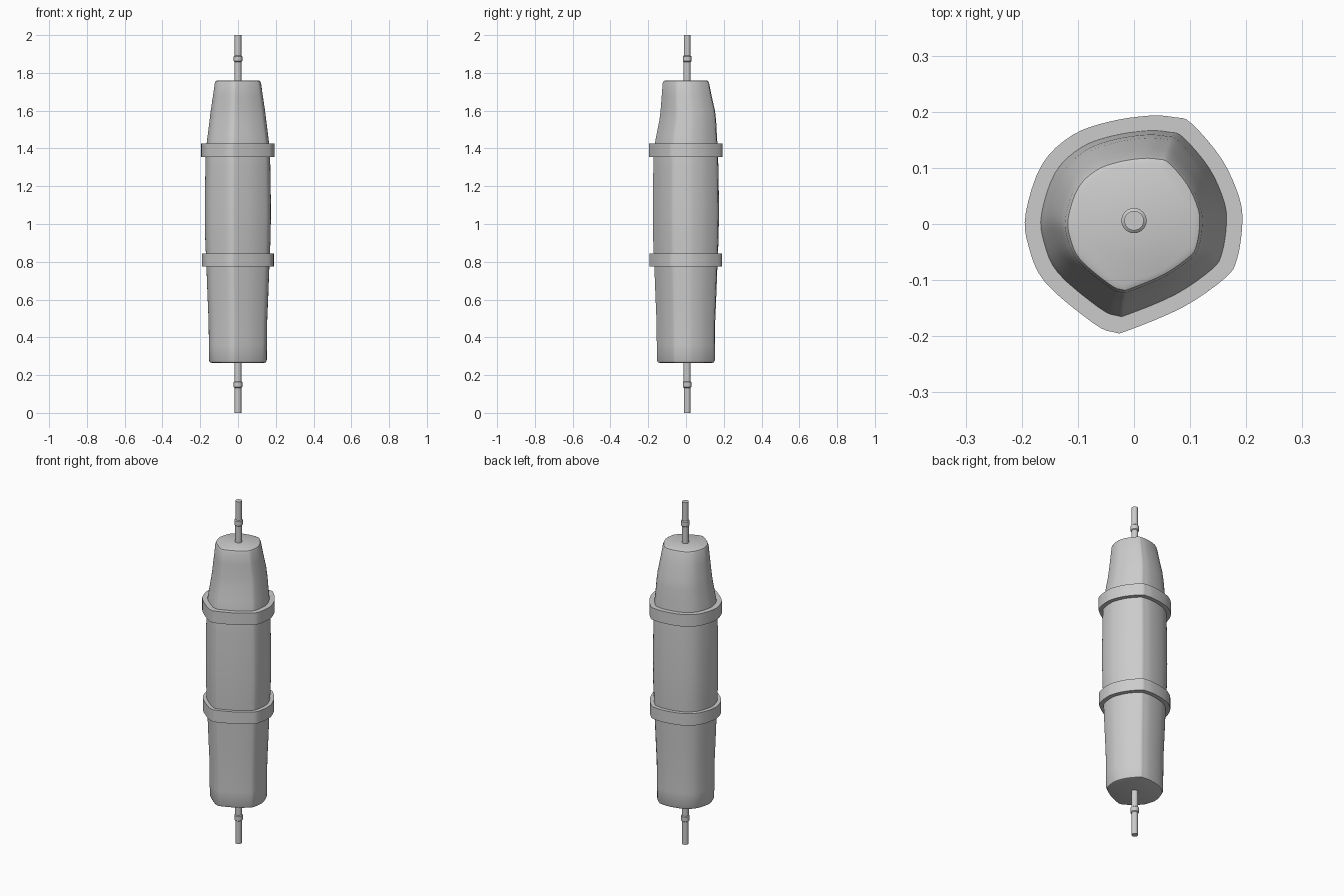
import bpy, bmesh, math
from mathutils import Vector

if "Cube" in bpy.data.objects:
    bpy.data.objects.remove(bpy.data.objects["Cube"])

# Rounded five-sided cross-section, normalised to a half-width of 1
KEYS = [(-.18, -1), (-.06, -.985), (.45, -.77), (.84, -.5), (.95, -.33), (1, 0),
        (.97, .25), (.81, .6), (.53, .93), (.38, .985), (.14, 1), (-.23, .945),
        (-.57, .82), (-.85, .55), (-1, .1), (-.975, -.2), (-.82, -.54), (-.37, -.92)]


def smooth_closed(keys, steps=4):
    """Catmull-Rom curve through the keys."""
    pts, n = [], len(keys)
    for i in range(n):
        a, b, c, d = (Vector(keys[(i + k) % n]) for k in (-1, 0, 1, 2))
        for s in range(steps):
            t = s / steps
            pts.append(0.5 * (2 * b + (c - a) * t + (2 * a - 5 * b + 4 * c - d) * t * t
                              + (3 * b - a - 3 * c + d) * t ** 3))
    return pts


SECTION = smooth_closed(KEYS)
CIRCLE = [Vector((math.cos(k * math.tau / 24), math.sin(k * math.tau / 24))) for k in range(24)]


def loft(name, section, levels, dy=0, closed=False, angle=35):
    """Stack scaled copies of a section; levels are (z, scale, y shift)."""
    bm = bmesh.new()
    rings = [[bm.verts.new((p.x * s, p.y * s + y + dy, z)) for p in section]
             for z, s, y in levels]
    n = len(section)
    pairs = list(zip(rings, rings[1:]))
    if closed:
        pairs.append((rings[-1], rings[0]))
    else:
        bm.faces.new(rings[0][::-1])
        bm.faces.new(rings[-1])
    for a, b in pairs:
        for i in range(n):
            j = (i + 1) % n
            bm.faces.new((a[i], a[j], b[j], b[i]))
    bmesh.ops.recalc_face_normals(bm, faces=bm.faces)
    mesh = bpy.data.meshes.new(name)
    bm.to_mesh(mesh)
    bm.free()
    ob = bpy.data.objects.new(name, mesh)
    bpy.context.collection.objects.link(ob)
    bpy.ops.object.select_all(action='DESELECT')
    ob.select_set(True)
    bpy.context.view_layer.objects.active = ob
    bpy.ops.object.shade_smooth_by_angle(angle=math.radians(angle))
    return ob


# Main body with softened ends
loft("body", SECTION, [
    (.265, .138, 0), (.268, .147, 0), (.278, .152, 0), (.36, .153, 0), (.48, .154, 0),
    (.62, .160, 0), (.78, .166, 0), (.92, .172, 0), (1.05, .174, 0), (1.18, .173, 0),
    (1.3, .171, 0), (1.40, .168, 0), (1.47, .159, .004), (1.55, .149, .010),
    (1.60, .143, .010), (1.68, .131, .004), (1.745, .122, 0), (1.757, .117, 0),
    (1.761, .108, 0)])

# Two clamping bands around the body
for name, z, r in (("lower_band", .775, .190), ("upper_band", 1.355, .193)):
    loft(name, SECTION, [(z, .160, 0), (z, r, 0), (z + .07, r, 0), (z + .07, .160, 0)],
         closed=True)

# Rods with collars at both ends
for name, end, sign in (("top_rod", 2.0, -1), ("bottom_rod", 0.0, 1)):
    prof = [(0, .0175), (.108, .0175), (.112, .0225), (.138, .0225), (.165, .0185), (.30, .0185)]
    prof[4] = (.142, .0185)
    if sign > 0:  # lower collar sits slightly further in
        prof = [(d + (.025 if 0 < d < .3 else 0), r) for d, r in prof]
    loft(name, CIRCLE, [(end + sign * d, r, 0) for d, r in prof], dy=.006)
